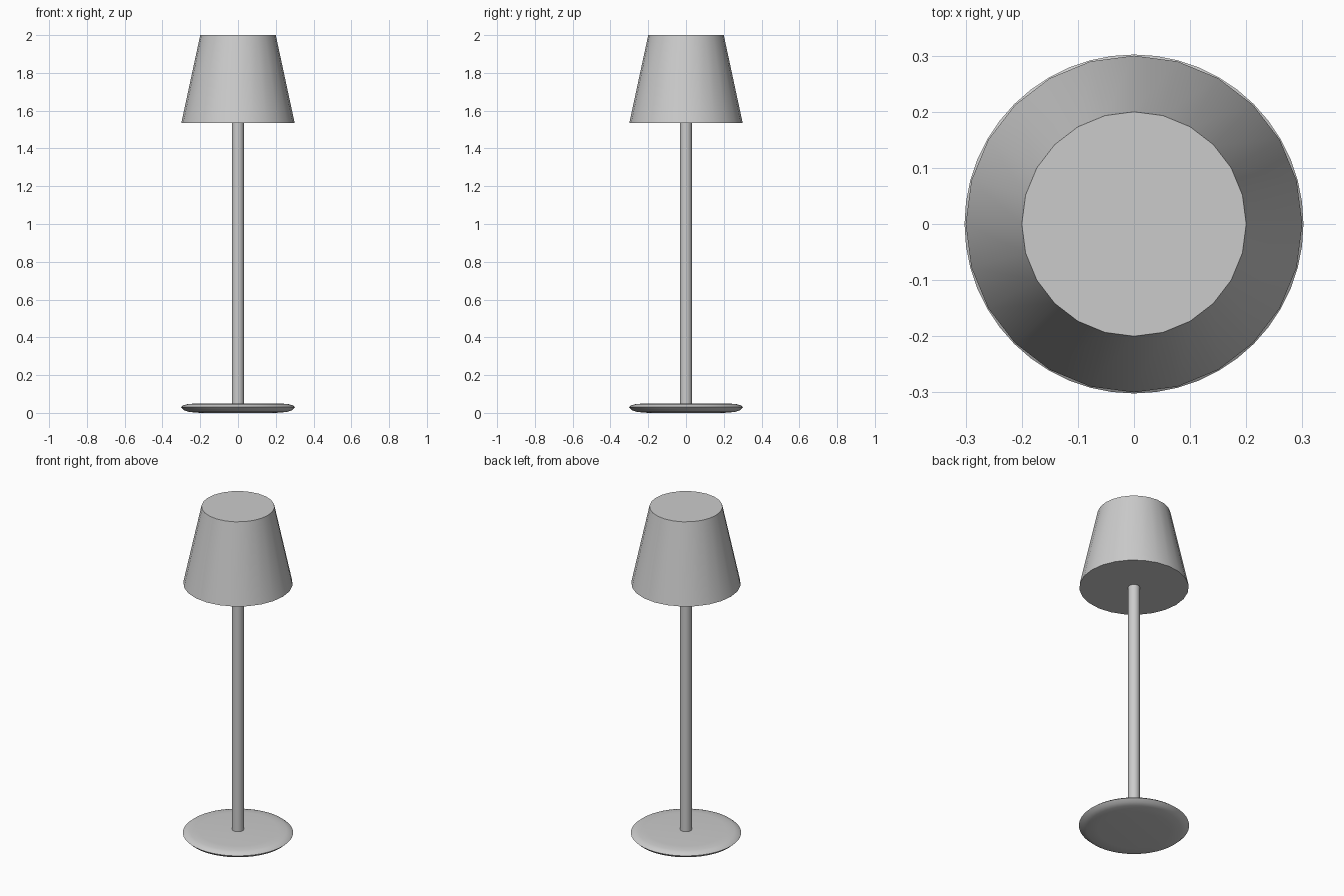
import bpy, bmesh, math

cube = bpy.data.objects.get("Cube")
if cube:
    bpy.data.objects.remove(cube, do_unlink=True)

# Single plain grey finish
GREY = (0.6, 0.6, 0.6, 1)
grey = bpy.data.materials.new("plain grey")
grey.use_nodes = True
grey.diffuse_color = GREY
grey.node_tree.nodes["Principled BSDF"].inputs["Base Color"].default_value = GREY


def turned_part(name, profile, sides, sharp_angle):
    """Turn a (radius, height) profile about z and cap both ends."""
    bm = bmesh.new()
    rings = []
    for radius, z in profile:
        angles = [math.tau * i / sides for i in range(sides)]
        rings.append([bm.verts.new((radius * math.cos(a), radius * math.sin(a), z))
                      for a in angles])
    for low, high in zip(rings, rings[1:]):
        for i in range(sides):
            j = (i + 1) % sides
            bm.faces.new((low[i], low[j], high[j], high[i]))
    bm.faces.new(rings[0][::-1])
    bm.faces.new(rings[-1])
    mesh = bpy.data.meshes.new(name)
    bm.to_mesh(mesh)
    bm.free()
    mesh.materials.append(grey)
    obj = bpy.data.objects.new(name, mesh)
    bpy.context.collection.objects.link(obj)
    bpy.ops.object.select_all(action="DESELECT")
    obj.select_set(True)
    bpy.context.view_layer.objects.active = obj
    bpy.ops.object.shade_smooth_by_angle(angle=math.radians(sharp_angle))
    return obj


# Thin round foot with a soft rim
turned_part("base", [(0.20, 0.0), (0.26, 0.005), (0.285, 0.014), (0.302, 0.03),
                     (0.29, 0.04), (0.265, 0.047), (0.22, 0.05)], 48, 60)

# Slim stem
turned_part("stem", [(0.032, 0.04), (0.032, 1.54)], 24, 30)

# Tapered closed shade
turned_part("shade", [(0.30, 1.535), (0.20, 2.0)], 24, 30)
